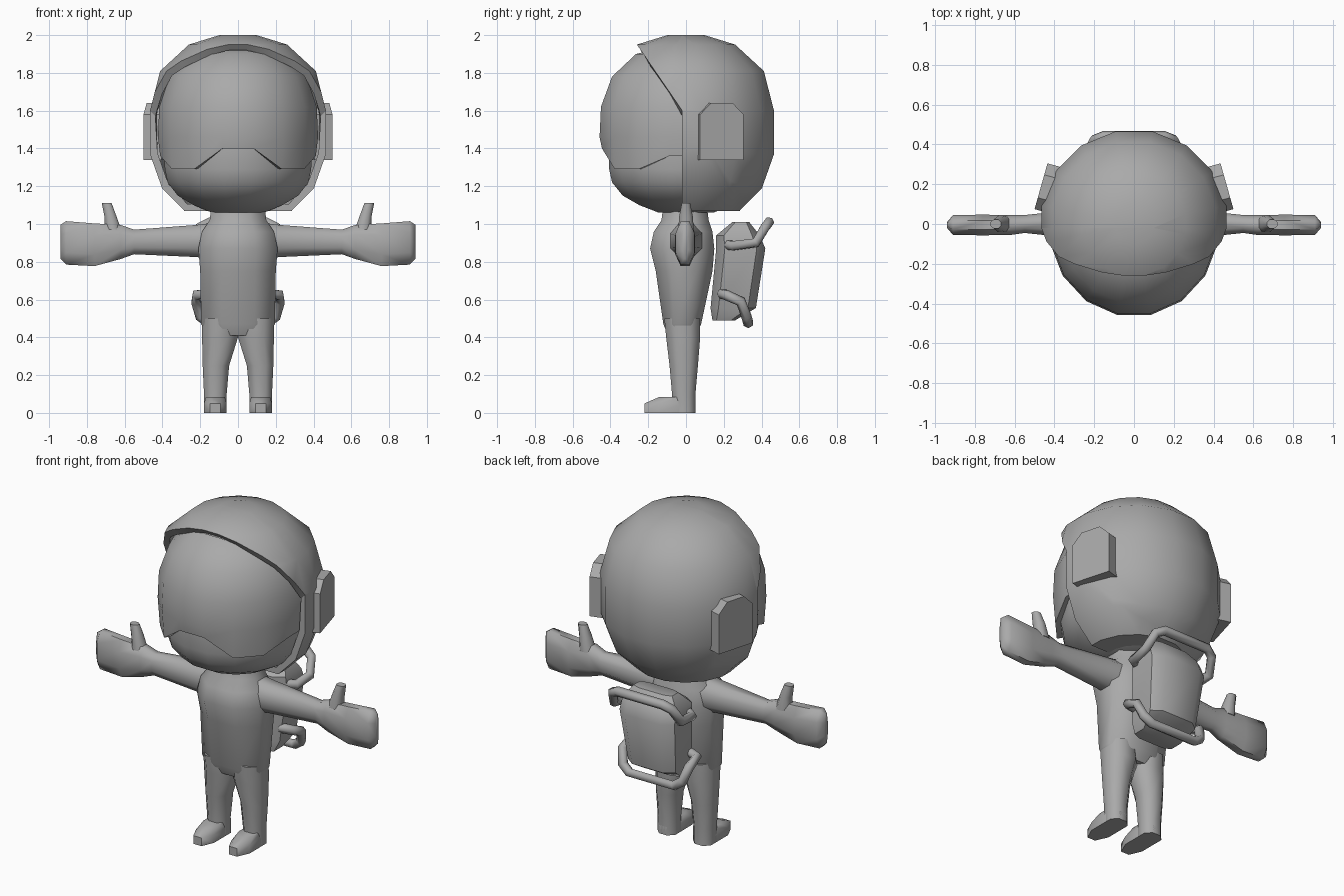
import bpy, bmesh
from math import sin, cos, pi, radians
from mathutils import Vector

if "Cube" in bpy.data.objects:
    bpy.data.objects.remove(bpy.data.objects["Cube"])

grey = bpy.data.materials.new("plain_grey")
grey.use_nodes = True
GREY = (0.4, 0.4, 0.4, 1)
grey.diffuse_color = GREY
grey.node_tree.nodes["Principled BSDF"].inputs["Base Color"].default_value = GREY


def finish(name, bm, angle=40, mirror=False, shell=0):
    """Turn a bmesh into a shaded object, optionally hollow or mirrored."""
    bmesh.ops.recalc_face_normals(bm, faces=bm.faces)
    mesh = bpy.data.meshes.new(name)
    bm.to_mesh(mesh)
    bm.free()
    mesh.materials.append(grey)
    obj = bpy.data.objects.new(name, mesh)
    bpy.context.collection.objects.link(obj)
    bpy.context.view_layer.objects.active = obj
    if shell:
        mod = obj.modifiers.new("thickness", 'SOLIDIFY')
        mod.thickness = shell
        mod.offset = -1
        bpy.ops.object.modifier_apply(modifier=mod.name)
    obj.data.shade_smooth()
    obj.data.set_sharp_from_angle(angle=radians(angle))
    if mirror:
        obj.modifiers.new("mirror", 'MIRROR')
    return obj


def bridge(rings, caps=True):
    """Join rings of points with quads."""
    bm = bmesh.new()
    loops = [[bm.verts.new(p) for p in ring] for ring in rings]
    n = len(loops[0])
    for a, b in zip(loops, loops[1:]):
        for i in range(n):
            j = (i + 1) % n
            bm.faces.new((a[i], a[j], b[j], b[i]))
    if caps:
        bm.faces.new(loops[0])
        bm.faces.new(loops[-1])
    return bm


def loft(name, rings, axis='z', c=0.45, **kw):
    """Eight-sided loft; ring = position, two centres, two half-widths."""
    shape = [(1, -c), (1, c), (c, 1), (-c, 1), (-1, c), (-1, -c), (-c, -1), (c, -1)]
    loops = []
    for pos, cu, cv, ru, rv in rings:
        uv = [(cu + ru * u, cv + rv * v) for u, v in shape]
        loops.append([(u, v, pos) if axis == 'z' else (pos, u, v) for u, v in uv])
    return finish(name, bridge(loops, True), **kw)


def lathe(profile, y_scale=1.0, n=16, caps=True):
    """Turned body with a flat panel facing the front; profile = radius, height."""
    turns = [(i + 0.5) * 2 * pi / n for i in range(n)]
    return bridge([[(r * sin(t), -r * y_scale * cos(t), z) for t in turns]
                   for r, z in profile], caps)


# Inner head with chin
finish("head", lathe([(.14, 1.06), (.24, 1.1), (.325, 1.15), (.38, 1.22), (.395, 1.29),
                      (.40, 1.42), (.36, 1.7), (.18, 1.85)], 1.05))

# Helmet shell, cut open at the face with a slanted brim
bm = lathe([(.29, 1.07), (.41, 1.19), (.475, 1.37), (.475, 1.6),
            (.42, 1.81), (.265, 1.95), (.1, 2.0)])
hinge = Vector((0, -.02, 1.6))
front, slant = Vector((0, 1, 0)), Vector((0, .35, .24))
for normal in (front, slant):
    bmesh.ops.bisect_plane(bm, geom=bm.verts[:] + bm.edges[:] + bm.faces[:],
                           plane_co=hinge, plane_no=normal)
opening = []
for f in bm.faces:
    d = f.calc_center_median() - hinge
    if d.dot(front) < 0 and d.dot(slant) < 0:
        opening.append(f)
bmesh.ops.delete(bm, geom=opening, context='FACES')
finish("helmet", bm, shell=.04)

# Visor with a raised notch over the mouth
bm = lathe([(.42, 1.29), (.432, 1.42), (.425, 1.62), (.37, 1.78), (.25, 1.9), (.1, 1.94)], 1.08)
for v in bm.verts:
    if v.co.z < 1.3:
        if abs(v.co.x) < .12:
            v.co.z = 1.4
        elif v.co.y > -.15:
            v.co.z = 1.36
    elif v.co.z < 1.5:
        v.co.z = 1.46
bmesh.ops.delete(bm, geom=[f for f in bm.faces if f.calc_center_median().y > .02 or
                           f.normal.z < -.9 or len(f.verts) > 4 and f.calc_center_median().z < 1.5],
                 context='FACES')
finish("visor", bm, shell=.035)

# Ear plates, angled towards the back
outline = [(0, 1.34), (1, 1.34), (1, 1.58), (.75, 1.64), (.25, 1.64), (0, 1.58)]
outer = [Vector((.5 - .065 * u, .075 + .23 * u, z)) for u, z in outline]
inward = Vector((-.096, -.027, 0))
finish("ear_plate", bridge([outer, [p + inward for p in outer]]), angle=20, mirror=True)

# Body
loft("torso", [(.41, 0, -.02, .16, .075), (.47, 0, -.02, .195, .1), (.75, 0, -.01, .2, .15),
               (.87, 0, -.02, .21, .17), (.96, 0, -.015, .19, .155),
               (1.02, 0, -.005, .15, .125), (1.1, 0, -.005, .14, .115)], angle=60)
loft("leg", [(.5, .1, -.02, .09, .095), (.4, .095, -.015, .095, .09),
             (.25, .117, -.012, .07, .075), (.1, .12, -.012, .06, .062),
             (0, .12, -.01, .06, .06)], mirror=True, angle=60)
loft("foot", [(0, .12, -.085, .06, .135), (.05, .12, -.085, .06, .135),
              (.085, .12, -.05, .05, .09)], mirror=True, angle=50)
loft("arm", [(.1, 0, .91, .09, .1), (.22, 0, .91, .08, .085), (.55, 0, .905, .045, .065),
             (.62, -.005, .905, .05, .09), (.76, -.005, .89, .052, .113),
             (.91, -.005, .9, .05, .115), (.94, -.005, .905, .015, .09)],
     axis='x', mirror=True, angle=60)
loft("thumb", [(.96, .66, 0, .045, .042), (1.04, .675, 0, .032, .036),
               (1.11, .695, 0, .026, .022)], mirror=True, angle=50)

# Backpack
loft("backpack", [(.49, 0, .2, .13, .06), (.555, 0, .25, .16, .12), (.87, 0, .29, .185, .13),
                  (.94, 0, .275, .18, .115), (1.01, 0, .29, .13, .045)], c=.65, angle=45)


def handle(name, half):
    """Tube bent around the pack; only one half of the path is given."""
    path = half + [(-x, y, z) for x, y, z in reversed(half)]
    curve = bpy.data.curves.new(name, 'CURVE')
    curve.dimensions = '3D'
    curve.bevel_depth = .028
    curve.bevel_resolution = 1
    curve.use_fill_caps = True
    spline = curve.splines.new('POLY')
    spline.points.add(len(path) - 1)
    for point, co in zip(spline.points, path):
        point.co = (*co, 1)
    curve.materials.append(grey)
    bpy.context.collection.objects.link(bpy.data.objects.new(name, curve))


handle("upper_handle", [(.16, .22, .89), (.215, .25, .885), (.225, .37, .9),
                        (.2, .42, .985), (.15, .44, 1.01)])
handle("lower_handle", [(.15, .19, .63), (.22, .21, .625), (.222, .29, .59),
                        (.2, .32, .51), (.15, .33, .475)])
